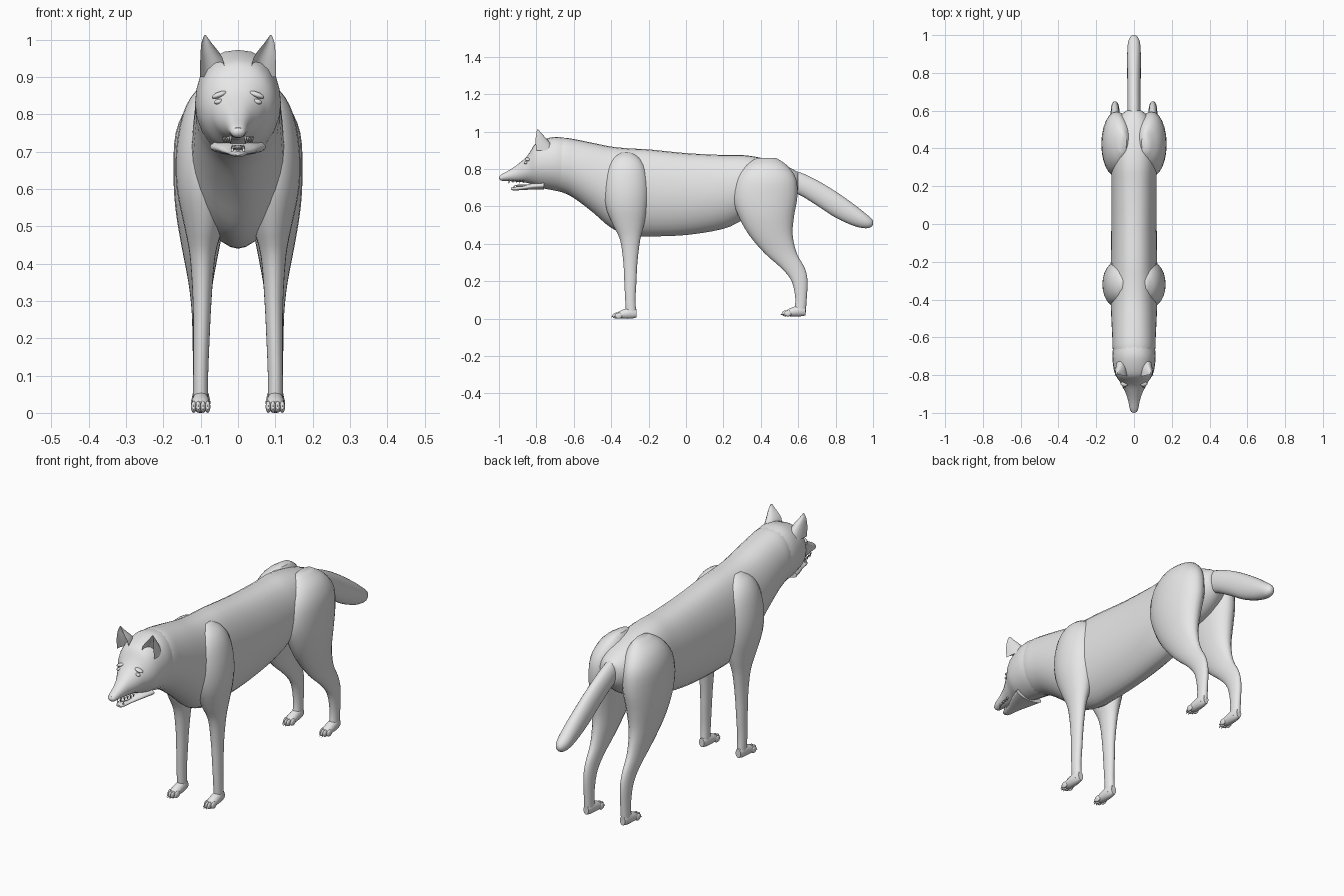
import bpy, bmesh, math
from mathutils import Vector, Matrix

if "Cube" in bpy.data.objects:
    bpy.data.objects.remove(bpy.data.objects["Cube"])

grey = bpy.data.materials.new("coat grey")
grey.use_nodes = True
COLOUR = (0.8, 0.8, 0.8, 1)
grey.diffuse_color = COLOUR
grey.node_tree.nodes["Principled BSDF"].inputs["Base Color"].default_value = COLOUR


def finish(name, bm, angle=50):
    """Turn a bmesh into a smooth shaded object."""
    bmesh.ops.recalc_face_normals(bm, faces=bm.faces)
    mesh = bpy.data.meshes.new(name)
    bm.to_mesh(mesh)
    bm.free()
    mesh.materials.append(grey)
    obj = bpy.data.objects.new(name, mesh)
    bpy.context.collection.objects.link(obj)
    bpy.ops.object.select_all(action="DESELECT")
    obj.select_set(True)
    bpy.context.view_layer.objects.active = obj
    bpy.ops.object.shade_smooth_by_angle(angle=math.radians(angle))
    return obj


def spline(rows, steps):
    """Smoothly interpolate between cross-sections."""
    rows = [Vector(r) for r in rows]
    out = []
    for i in range(len(rows) - 1):
        b, c = rows[i], rows[i + 1]
        a, d = rows[max(i - 1, 0)], rows[min(i + 2, len(rows) - 1)]
        for k in range(steps):
            t = k / steps
            out.append(b + ((c - a) * t + (a * 2 - b * 5 + c * 4 - d) * t ** 2
                            + (b * 3 - a - c * 3 + d) * t ** 3) / 2)
    return out + [rows[-1]]


def loft(name, rows, axis="y", side=1, sides=24, steps=3, upper=1, lower=1, cup=False):
    """Rows hold position, low edge, high edge, half width, centre x."""
    bm = bmesh.new()
    rings = []
    for pos, low, high, width, x in spline(rows, steps):
        ring = []
        for i in range(sides):
            a = math.tau * i / sides
            c, s = math.cos(a), math.sin(a)
            power = upper if s >= 0 else lower
            px = side * (x + width * math.copysign(abs(c) ** power, c))
            q = (low + high) / 2 + (high - low) / 2 * s
            if cup:
                q = low + (high - low) * (s if s > 0 else -s * 0.5)
            ring.append(bm.verts.new((px, pos, q) if axis == "y" else (px, q, pos)))
        rings.append(ring)
    for r, t in zip(rings, rings[1:]):
        for i in range(sides):
            j = (i + 1) % sides
            bm.faces.new((r[i], r[j], t[j], t[i]))
    bm.faces.new(rings[0])
    bm.faces.new(rings[-1])
    return finish(name, bm)


def ball(name, centre, size, turn=0):
    bm = bmesh.new()
    bmesh.ops.create_uvsphere(bm, u_segments=14, v_segments=9, radius=1)
    m = Matrix.Translation(centre) @ Matrix.Rotation(turn, 4, "Y") @ Matrix.Diagonal((*size, 1))
    bmesh.ops.transform(bm, matrix=m, verts=bm.verts)
    return finish(name, bm)


def spike(name, base, tip, radius):
    bm = bmesh.new()
    d = Vector(tip) - Vector(base)
    bmesh.ops.create_cone(bm, segments=8, radius1=radius, radius2=0, depth=d.length, cap_ends=True)
    m = Matrix.Translation((Vector(base) + Vector(tip)) / 2) @ d.to_track_quat("Z", "Y").to_matrix().to_4x4()
    bmesh.ops.transform(bm, matrix=m, verts=bm.verts)
    return finish(name, bm)


def centred(rows):
    return [(*r, 0) for r in rows]


# Neck, chest, belly and rump
loft("body", centred([
    (-.74, .70, .955, .095), (-.66, .675, .967, .113), (-.6, .645, .96, .115),
    (-.5, .57, .94, .12), (-.4, .485, .92, .124), (-.3, .447, .91, .125),
    (-.2, .44, .905, .123), (0, .447, .885, .12), (.2, .48, .875, .12),
    (.3, .525, .875, .12), (.4, .56, .86, .12), (.5, .59, .832, .105),
    (.57, .64, .8, .075), (.6, .68, .78, .04)]), upper=.85, lower=1.1, sides=32)

# Skull and upper muzzle
loft("head", centred([
    (-.995, .745, .765, .012), (-.98, .737, .775, .022), (-.94, .735, .797, .03),
    (-.9, .731, .825, .042), (-.86, .728, .858, .062), (-.835, .722, .89, .075),
    (-.81, .712, .93, .092), (-.78, .70, .95, .105), (-.73, .69, .967, .113),
    (-.68, .68, .972, .114), (-.6, .66, .955, .1)]), upper=.85, lower=1.15)

# Lower jaw
loft("lower_jaw", centred([
    (-.935, .69, .70, .01), (-.92, .685, .704, .02), (-.87, .688, .71, .033),
    (-.82, .69, .725, .055), (-.76, .69, .735, .075)]))
ball("nose", (0, -.982, .753), (.021, .018, .016))
ball("tongue", (0, -.87, .711), (.02, .045, .007))

# Tail, taller than it is wide
loft("tail", centred([
    (.5, .70, .8, .03), (.6, .665, .785, .035), (.7, .605, .74, .035),
    (.8, .54, .68, .036), (.9, .495, .61, .036), (.96, .483, .562, .032),
    (.99, .49, .537, .02), (1, .505, .52, .008)]))

front_leg = [
    (.02, -.32, -.265, .02, .1), (.1, -.325, -.27, .02, .1),
    (.2, -.33, -.265, .022, .098), (.3, -.335, -.26, .025, .096),
    (.42, -.352, -.245, .034, .095), (.5, -.39, -.225, .052, .092),
    (.6, -.43, -.205, .072, .092), (.7, -.44, -.2, .076, .09),
    (.8, -.425, -.215, .066, .082), (.86, -.39, -.25, .045, .07),
    (.89, -.34, -.3, .01, .06)]
hind_leg = [
    (.03, .575, .64, .02, .1), (.1, .585, .645, .02, .1),
    (.2, .565, .65, .022, .1), (.27, .51, .635, .024, .1),
    (.35, .42, .592, .033, .1), (.45, .335, .57, .052, .1),
    (.55, .28, .578, .07, .098), (.65, .25, .595, .08, .093),
    (.75, .27, .588, .077, .09), (.82, .32, .54, .06, .075),
    (.86, .38, .48, .02, .06)]
ear = [(.9, -.8, -.7, .034, .068), (.95, -.805, -.735, .03, .071),
       (.99, -.8, -.772, .014, .084), (1.012, -.796, -.79, .002, .088)]


def paw(name, side, heel, floor):
    """Pad with four toes and claws, pointing forward."""
    loft(name, [(heel, floor + .006, floor + .05, .014, .1),
                (heel - .03, floor, floor + .06, .022, .1),
                (heel - .08, floor, floor + .045, .024, .1),
                (heel - .105, floor + .004, floor + .03, .018, .1)], side=side, sides=16)
    for i in range(4):
        off = i - 1.5
        x = side * (.1 + off * .0125)
        y = heel - (.108 if abs(off) < 1 else .095)
        ball(f"{name}_toe_{i + 1}", (x, y, floor + .016), (.0075, .02, .016))
        spike(f"{name}_claw_{i + 1}", (x, y - .012, floor + .016), (x, y - .03, floor + .006), .005)


for label, side in (("left", 1), ("right", -1)):
    loft(f"{label}_front_leg", front_leg, "z", side)
    loft(f"{label}_hind_leg", hind_leg, "z", side)
    paw(f"{label}_front_paw", side, -.265, 0)
    paw(f"{label}_hind_paw", side, .64, .012)
    loft(f"{label}_ear", ear, "z", side, sides=16, cup=True)
    # Face details
    ball(f"{label}_eye", (side * .052, -.857, .834), (.012, .009, .007), side * .3)
    ball(f"{label}_brow", (side * .05, -.846, .852), (.022, .014, .008), side * .35)
    spike(f"{label}_upper_fang", (side * .02, -.945, .742), (side * .02, -.947, .718), .005)
    spike(f"{label}_lower_fang", (side * .015, -.918, .7), (side * .016, -.92, .722), .004)
    for k in range(4):
        x, y = side * (.026 + k * .004), -.925 + k * .018
        spike(f"{label}_tooth_{k + 1}", (x, y, .74), (x, y, .722), .005)
